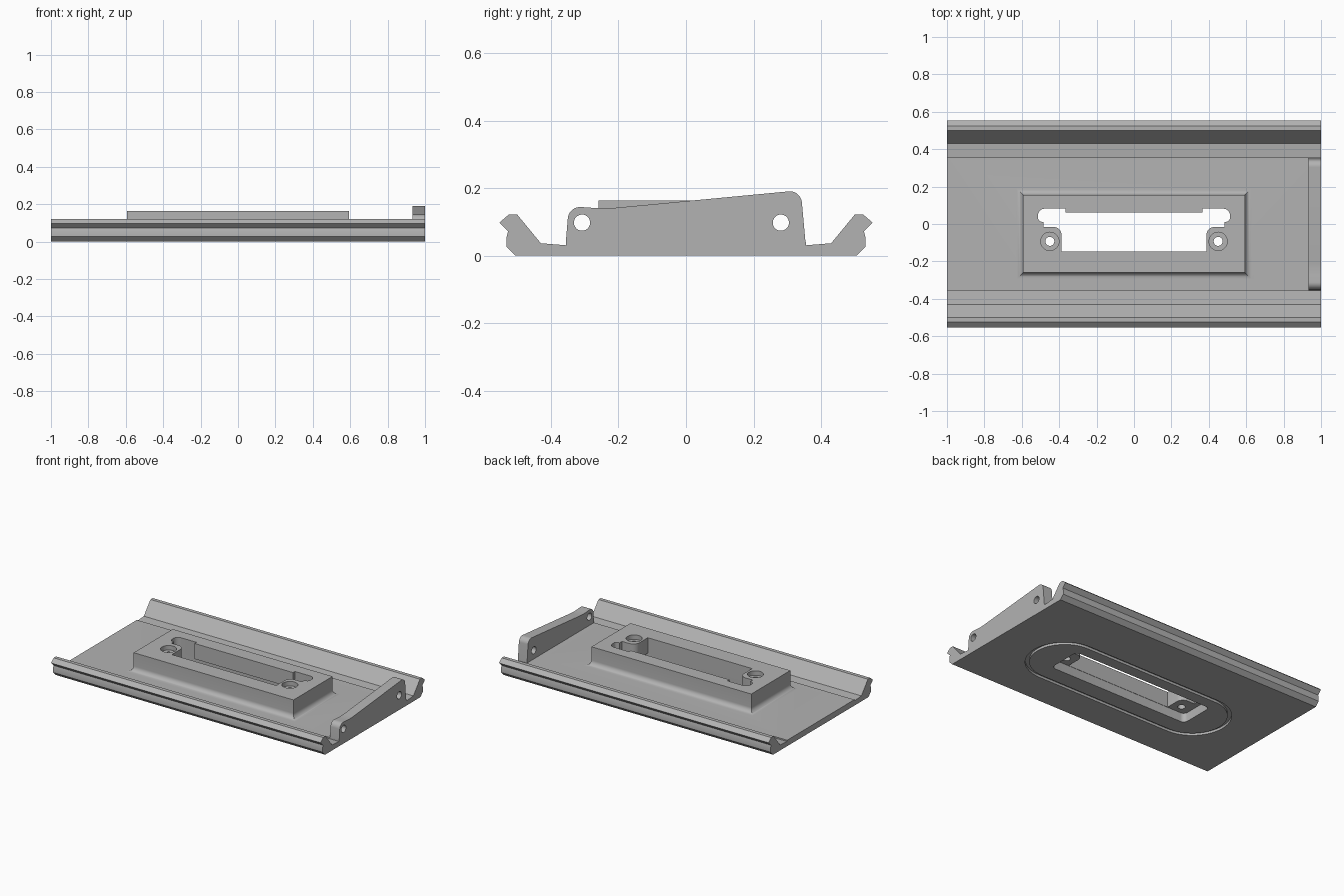
import bpy
import bmesh
import math

cube = bpy.data.objects.get("Cube")
if cube:
    bpy.data.objects.remove(cube, do_unlink=True)

grey = bpy.data.materials.new("plain grey")
grey.use_nodes = True
grey.diffuse_color = (0.45, 0.45, 0.45, 1)
grey.node_tree.nodes["Principled BSDF"].inputs["Base Color"].default_value = grey.diffuse_color


def rounded(corners, steps=6):
    """Outline from (a, b, radius) corners; a radius of 0 stays sharp."""
    out = []
    n = len(corners)
    for i, (a, b, r) in enumerate(corners):
        if not r:
            out.append((a, b))
            continue
        ends = []
        for j in (i - 1, (i + 1) % n):
            da, db = corners[j][0] - a, corners[j][1] - b
            d = math.hypot(da, db)
            ends.append((a + da / d * r, b + db / d * r))
        for k in range(steps + 1):
            t = k / steps
            w = ((1 - t) ** 2, 2 * t * (1 - t) * math.sqrt(0.5), t * t)
            out.append(tuple((w[0] * p + w[1] * c + w[2] * q) / sum(w)
                             for p, c, q in zip(ends[0], (a, b), ends[1])))
    return out


def circle(ca, cb, r, n=32):
    return [(ca + r * math.cos(2 * math.pi * i / n), cb + r * math.sin(2 * math.pi * i / n))
            for i in range(n)]


def loft(name, rings):
    """Closed solid through equally long rings of 3D points."""
    bm = bmesh.new()
    loops = [[bm.verts.new(p) for p in ring] for ring in rings]
    n = len(loops[0])
    for lo, hi in zip(loops, loops[1:]):
        for i in range(n):
            bm.faces.new((lo[i], lo[(i + 1) % n], hi[(i + 1) % n], hi[i]))
    bm.faces.new(loops[0][::-1])
    bm.faces.new(loops[-1])
    bmesh.ops.recalc_face_normals(bm, faces=bm.faces)
    mesh = bpy.data.meshes.new(name)
    bm.to_mesh(mesh)
    bm.free()
    mesh.materials.append(grey)
    obj = bpy.data.objects.new(name, mesh)
    bpy.context.collection.objects.link(obj)
    return obj


def prism_x(name, outline, x0, x1):
    return loft(name, [[(x, a, b) for a, b in outline] for x in (x0, x1)])


def prism_z(name, outline, z0, z1):
    return loft(name, [[(a, b, z) for a, b in outline] for z in (z0, z1)])


def combine(obj, tools):
    """Apply a list of (operation, tool) booleans, remove the tools, then shade."""
    for op, tool in tools:
        mod = obj.modifiers.new(op, 'BOOLEAN')
        mod.operation, mod.solver, mod.object = op, 'EXACT', tool
        tool.hide_render = True
    dg = bpy.context.evaluated_depsgraph_get()
    mesh = bpy.data.meshes.new_from_object(obj.evaluated_get(dg))
    obj.modifiers.clear()
    obj.data = mesh
    for _, tool in tools:
        bpy.data.objects.remove(tool, do_unlink=True)
    bpy.ops.object.select_all(action='DESELECT')
    obj.select_set(True)
    bpy.context.view_layer.objects.active = obj
    bpy.ops.object.shade_smooth_by_angle(angle=math.radians(30))


# Base plate with hooked rails along the front and back edges
FLOOR = 0.04
rail = [(0.505, 0), (0.532, 0.027), (0.532, 0.053), (0.527, 0.072), (0.553, 0.098),
        (0.525, 0.122), (0.5, 0.122), (0.43, 0.037), (0.356, 0.031), (0.356, FLOOR)]
base = prism_x("base_plate", rail + [(-y, z) for y, z in reversed(rail)], -1, 1)

# Raised block with a concave fillet around its foot
R, TOP, MID = 0.035, 0.164, -0.052
levels = [(R, FLOOR - 0.02)]
for k in range(9):
    ang = k / 8 * math.pi / 2
    levels.append((R * (1 - math.sin(ang)), FLOOR + R * (1 - math.cos(ang))))
levels.append((0, TOP))
block = loft("raised_block", [
    [(sx * (0.593 + d), MID + sy * (0.207 + d), z)
     for sx, sy in ((-1, -1), (1, -1), (1, 1), (-1, 1))] for d, z in levels])

# Through slot with rounded ears left standing for the screws
half = [(0.387, -0.148, 0), (0.387, -0.015, 0.045), (0.485, -0.015, 0), (0.485, 0.012, 0),
        (0.513, 0.012, 0.02), (0.513, 0.082, 0.035), (0.365, 0.082, 0), (0.365, 0.062, 0)]
slot = prism_z("slot_cutter",
               rounded(half + [(-x, y, r) for x, y, r in reversed(half)]), -0.1, 0.3)

# Shallow pocket under the slot
pocket = [(0.52, -0.15, 0.03), (0.52, 0.084, 0.03), (-0.52, 0.084, 0.03), (-0.52, -0.15, 0.03)]
tools = [('UNION', block), ('DIFFERENCE', slot),
         ('DIFFERENCE', prism_z("pocket_cutter", rounded(pocket), -0.1, 0.06))]

# Countersunk screw holes
for s in (-1, 1):
    for radius, bottom in ((0.024, -0.1), (0.049, TOP - 0.03)):
        tools.append(('DIFFERENCE',
                      prism_z("screw_cutter", circle(s * 0.45, -0.093, radius), bottom, 0.3)))


# Oval seal groove in the underside
def stadium(r, n=24):
    pts = []
    for s in (1, -1):
        for k in range(n + 1):
            a = math.pi * (k / n - 0.5)
            pts.append((s * (0.5 + r * math.cos(a)), MID + s * r * math.sin(a)))
    return pts


groove = prism_z("groove_cutter", stadium(0.237), -0.1, 0.016)
combine(groove, [('DIFFERENCE', prism_z("groove_core", stadium(0.212), -0.2, 0.1))])
tools.append(('DIFFERENCE', groove))
combine(base, tools)

# Sloped end plate with two cross holes
side = [(-0.356, FLOOR, 0), (-0.347, 0.147, 0.036), (-0.24, 0.139, 0.03),
        (0.34, 0.194, 0.036), (0.354, FLOOR, 0)]
end_plate = prism_x("end_plate", rounded(side, 8), 0.932, 1)
combine(end_plate, [('DIFFERENCE', prism_x("hole_cutter", circle(y, 0.098, 0.024), 0.8, 1.1))
                    for y in (-0.308, 0.281)])
